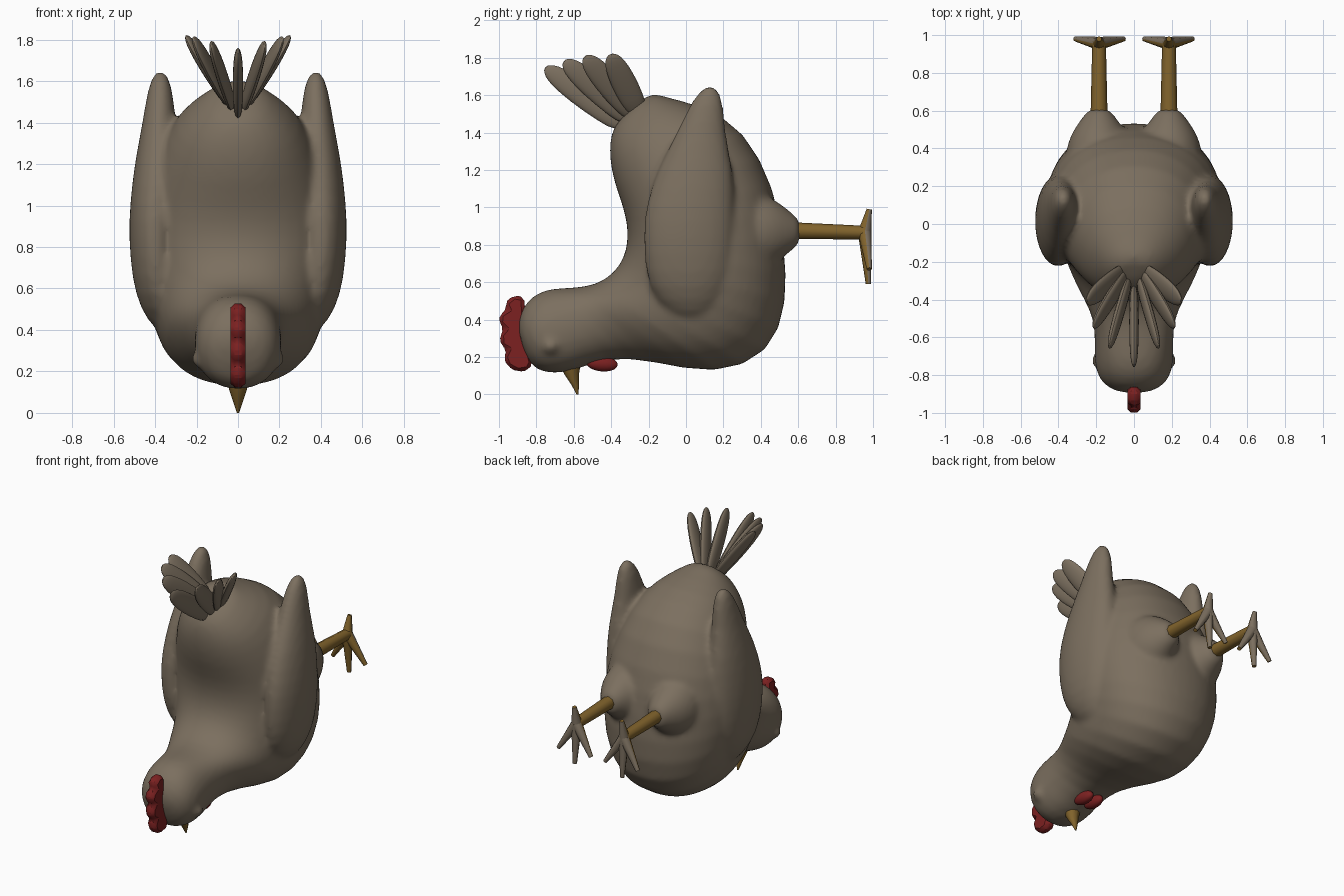
import bpy, bmesh, math
from mathutils import Vector as V

cube = bpy.data.objects.get("Cube")
if cube:
    bpy.data.objects.remove(cube)


def material(name, rgb):
    m = bpy.data.materials.new(name)
    m.use_nodes = True
    m.diffuse_color = (*rgb, 1)
    m.node_tree.nodes["Principled BSDF"].inputs["Base Color"].default_value = (*rgb, 1)
    return m


PLUMAGE = material("brown plumage", (0.2, 0.16, 0.115))
RED = material("comb red", (0.2, 0.015, 0.015))
OCHRE = material("leg ochre", (0.22, 0.125, 0.025))


def finish(name, bm, mats, subdiv=0, angle=50):
    bmesh.ops.recalc_face_normals(bm, faces=bm.faces)
    mesh = bpy.data.meshes.new(name)
    bm.to_mesh(mesh)
    bm.free()
    for m in mats:
        mesh.materials.append(m)
    ob = bpy.data.objects.new(name, mesh)
    bpy.context.collection.objects.link(ob)
    if subdiv:
        mod = ob.modifiers.new("Subdivision", 'SUBSURF')
        mod.levels = mod.render_levels = subdiv
    bpy.ops.object.select_all(action='DESELECT')
    bpy.context.view_layer.objects.active = ob
    ob.select_set(True)
    bpy.ops.object.shade_smooth_by_angle(angle=math.radians(angle))
    return ob


def loft(name, sections, mats, sides=16, subdiv=1, power=1.0, sole=False):
    """Skin elliptical sections given as (centre, half axis, half axis)."""
    bm = bmesh.new()
    rings = []
    for c, a, b in sections:
        ring = []
        for i in range(sides):
            t = math.tau * i / sides
            co, si = math.cos(t), math.sin(t)
            ring.append(bm.verts.new(V(c) + V(a) * math.copysign(abs(co) ** power, co)
                                     + V(b) * math.copysign(abs(si) ** power, si)))
        rings.append(ring)
    for r, s in zip(rings, rings[1:]):
        for i in range(sides):
            j = (i + 1) % sides
            bm.faces.new((r[i], r[j], s[j], s[i]))
    bm.faces.new(rings[0])
    bm.faces.new(rings[-1])
    if sole:
        bmesh.ops.recalc_face_normals(bm, faces=bm.faces)
        for f in bm.faces:
            f.normal_update()
            f.material_index = int(f.normal.y > 0.35)
    return finish(name, bm, mats, subdiv)


def rod(name, p, q, r0, r1, mats, **kw):
    """Tapered limb from p to q."""
    p, q = V(p), V(q)
    d = (q - p).normalized()
    side = d.cross(V((0, 1, 0)))
    side = side.normalized() if side.length > 0.1 else V((1, 0, 0))
    up = d.cross(side)
    return loft(name, [(p, side * r0, up * r0), (q, side * r1, up * r1)], mats, sides=8, subdiv=0, **kw)


def ellipsoid(name, centre, radii, mat, rot=0.0):
    bm = bmesh.new()
    bmesh.ops.create_uvsphere(bm, u_segments=20, v_segments=12, radius=1)
    ob = finish(name, bm, [mat])
    ob.location, ob.scale, ob.rotation_euler.x = centre, radii, rot
    return ob


# Body, neck and head: back point, belly point, half width
spine = [
    (-.385, 1.45, -.20, 1.63, .10), (-.41, 1.35, -.10, 1.585, .20), (-.41, 1.25, .08, 1.55, .30),
    (-.385, 1.12, .32, 1.42, .38), (-.33, .98, .48, 1.10, .45), (-.31, .85, .53, .80, .475),
    (-.33, .74, .55, .49, .465), (-.38, .66, .46, .21, .41), (-.47, .59, .16, .095, .36),
    (-.60, .57, -.18, .18, .235), (-.72, .57, -.42, .20, .205), (-.815, .54, -.60, .12, .215),
    (-.89, .45, -.74, .105, .195), (-.905, .33, -.84, .15, .10)]
sections = []
for y0, z0, y1, z1, w in spine:
    p, q = V((0, y0, z0)), V((0, y1, z1))
    sections.append(((p + q) / 2, (q - p) / 2, V((w, 0, 0))))
body = loft("body", sections, [PLUMAGE], sides=24, power=0.92)
fused = [body]

# Wings: height, centre y, half depth, centre x, half thickness
wing = [(1.655, .13, .03, .375, .025), (1.57, .115, .09, .375, .062), (1.4, .08, .13, .38, .082),
        (1.2, .05, .21, .39, .113), (1.0, .02, .245, .40, .125), (.85, .015, .25, .405, .125),
        (.65, .015, .24, .395, .12), (.5, .02, .19, .365, .11), (.38, .04, .09, .32, .07)]

for s, label in ((1, "left"), (-1, "right")):
    fused.append(loft(label + "_wing", [((s * x, y, z), (rx, 0, 0), (0, ry, 0))
                                        for z, y, ry, x, rx in wing], [PLUMAGE]))

    # Thigh, shank and foot
    hip = s * .185
    fused.append(loft(label + "_thigh", [((hip, y, .87), (r, 0, 0), (0, 0, r * 1.15)) for y, r in
                      ((.28, .2), (.42, .175), (.50, .14), (.57, .085), (.615, .055))], [PLUMAGE]))
    fused.append(ellipsoid(label + "_eye", (s * .18, -.725, .26), (.045, .045, .045), PLUMAGE))
    rod(label + "_shank", (hip, .57, .875), (hip, .965, .865), .045, .036, [OCHRE])
    ankle = (hip, .955, .865)
    tips = {"middle": (0, .975, .59), "inner": (-s * .13, .98, .67),
            "outer": (s * .125, .98, .67), "back": (0, .98, .99)}
    for toe, (dx, y, z) in tips.items():
        rod(f"{label}_{toe}_toe", ankle, (hip + dx, y, z), .036, .014, [OCHRE, PLUMAGE], sole=True)

    ellipsoid(label + "_wattle", (s * .04, -.45, .165), (.038, .085, .042), RED, -.1)

# Melt wings, thighs and eyes into one continuous body
bpy.ops.object.select_all(action='DESELECT')
for ob in fused:
    ob.select_set(True)
bpy.context.view_layer.objects.active = body
bpy.ops.object.convert(target='MESH')
bpy.ops.object.join()
remesh = body.modifiers.new("Remesh", 'REMESH')
remesh.mode, remesh.voxel_size, remesh.use_smooth_shade = 'VOXEL', .018, True
smooth = body.modifiers.new("Smooth", 'SMOOTH')
smooth.factor, smooth.iterations = .5, 8

# Tail feathers: flattened blades fanning out from the rump
tail = [(0, -.75, 1.745, 0), (.13, -.65, 1.78, .025), (.215, -.54, 1.805, .04), (.25, -.405, 1.815, .05)]
for k, (x, y, z, bx) in enumerate(tail):
    for s in ((1, -1) if k else (1,)):
        base = V((s * bx, -.33 + bx * 1.6, 1.44 + bx * 1.2))
        tip = V((s * x, y, z))
        d = (tip - base).normalized()
        n = (V((s, 0, 0)) - d * d.x * s).normalized()
        w = d.cross(n)
        shape = ((0, .055), (.25, .07), (.6, .073), (.85, .06), (.96, .04), (1.01, .012))
        loft(f"tail_feather_{k}_{'left' if s > 0 else 'right'}",
             [(base.lerp(tip, t), w * r, n * r * .38) for t, r in shape], [PLUMAGE], sides=10)

# Comb: scalloped plate with chamfered rims
outline = [(-.865, .52), (-.92, .53), (-.97, .49), (-.955, .455), (-.995, .43), (-1, .38),
           (-.97, .35), (-.995, .32), (-.99, .26), (-.955, .24), (-.975, .2), (-.955, .15),
           (-.9, .12), (-.84, .13), (-.82, .17), (-.85, .3), (-.86, .44)]
bm = bmesh.new()
face = bm.faces.new([bm.verts.new((-.035, y, z)) for y, z in outline])
ext = bmesh.ops.extrude_face_region(bm, geom=[face])
bmesh.ops.translate(bm, verts=[v for v in ext["geom"] if isinstance(v, bmesh.types.BMVert)], vec=(.07, 0, 0))
comb = finish("comb", bm, [RED], angle=20)
bevel = comb.modifiers.new("Bevel", 'BEVEL')
bevel.width, bevel.segments = .02, 1

# Beak
loft("beak", [((0, y, z), (rx, 0, 0), (0, ry, 0)) for y, z, rx, ry in
              ((-.62, .18, .06, .06), (-.612, .11, .042, .04), (-.592, .05, .022, .02), (-.58, 0, .005, .005))],
     [OCHRE], sides=8, subdiv=0)
